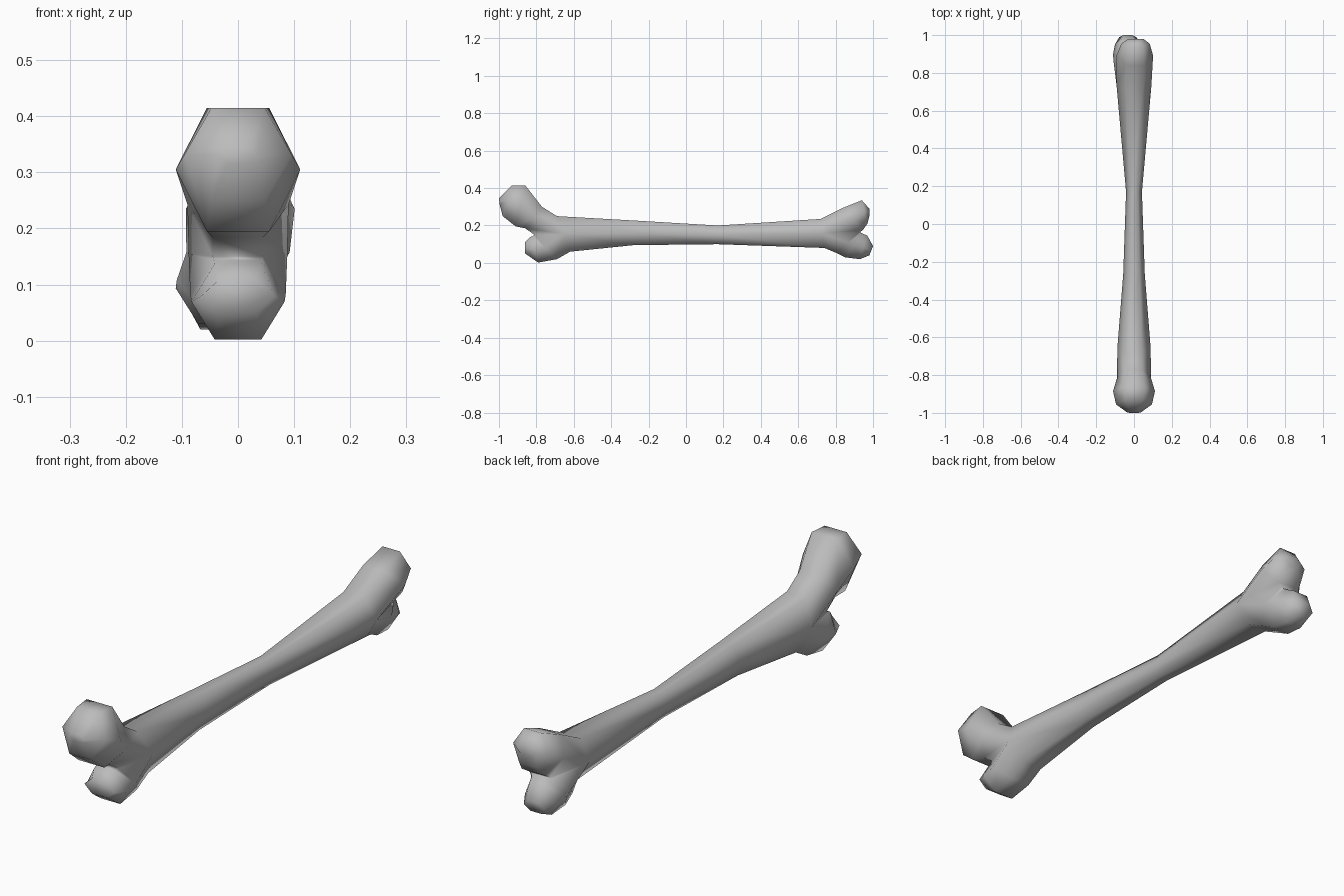
import bpy, bmesh

cube = bpy.data.objects.get("Cube")
if cube:
    bpy.data.objects.remove(cube, do_unlink=True)

grey = bpy.data.materials.new("bone grey")
grey.use_nodes = True
colour = (0.5, 0.5, 0.5, 1)
grey.diffuse_color = colour
grey.node_tree.nodes["Principled BSDF"].inputs["Base Color"].default_value = colour

bm = bmesh.new()


def ring(top, bottom, w, cx=0):
    """Six-sided section between a top and a bottom (y, z) point, half width w."""
    (ty, tz), (by, bz) = top, bottom
    my, mz = (ty + by) / 2, (tz + bz) / 2
    h = w / 2
    pts = [(h, ty, tz), (w, my, mz), (h, by, bz), (-h, by, bz), (-w, my, mz), (-h, ty, tz)]
    return [bm.verts.new((cx + x, y, z)) for x, y, z in pts]


def bridge(a, b):
    for i in range(6):
        j = (i + 1) % 6
        bm.faces.new((a[i], a[j], b[j], b[i]))


def loft(start, sections, cap=False):
    for s in sections:
        nxt = ring(*s)
        bridge(start, nxt)
        start = nxt
    if cap:
        bm.faces.new(start)
    return start


def fork(end, crotch, upper, lower, cx=0):
    """Split a shaft end into an upper and a lower knob that share a crotch edge."""
    tr, r, br, bl, l, tl = end
    c1, c2 = [bm.verts.new((cx + x, *crotch)) for x in (0.045, -0.045)]
    loft([tr, r, c1, c2, l, tl], upper, cap=True)
    loft([c1, r, br, bl, l, c2], lower, cap=True)


# shaft, from front to back
front_end = ring((-0.69, 0.25), (-0.62, 0.06), 0.088)
back_end = loft(front_end, [
    ((-0.25, 0.225), (-0.28, 0.095), 0.057),
    ((0.17, 0.2), (0.17, 0.1), 0.042),
    ((0.72, 0.235), (0.74, 0.08), 0.092),
])

# ball head above, small knob below
fork(front_end, (-0.81, 0.15), [
    ((-0.77, 0.30), (-0.86, 0.185), 0.09),
    ((-0.86, 0.415), (-0.91, 0.195), 0.111),
    ((-0.93, 0.415), (-0.98, 0.25), 0.095),
    ((-1.0, 0.345), (-0.997, 0.315), 0.035),
], [
    ((-0.82, 0.143), (-0.69, 0.02), 0.085),
    ((-0.835, 0.137), (-0.79, 0.002), 0.083),
    ((-0.86, 0.11), (-0.86, 0.05), 0.065),
])

# two uneven knobs at the back
fork(back_end, (0.93, 0.165), [
    ((0.84, 0.295), (0.945, 0.175), 0.097, 0.004),
    ((0.94, 0.335), (0.97, 0.21), 0.075, 0.008),
    ((0.98, 0.29), (0.98, 0.25), 0.04, 0.01),
], [
    ((0.935, 0.162), (0.80, 0.055), 0.085, -0.024),
    ((0.945, 0.157), (0.85, 0.03), 0.08, -0.031),
    ((0.97, 0.145), (0.93, 0.02), 0.068, -0.033),
    ((1.0, 0.09), (0.98, 0.04), 0.045, -0.033),
], -0.015)

bmesh.ops.recalc_face_normals(bm, faces=bm.faces[:])
for f in bm.faces:
    f.smooth = True

mesh = bpy.data.meshes.new("long_bone")
bm.to_mesh(mesh)
bm.free()
mesh.materials.append(grey)
bone = bpy.data.objects.new("long_bone", mesh)
bpy.context.collection.objects.link(bone)
